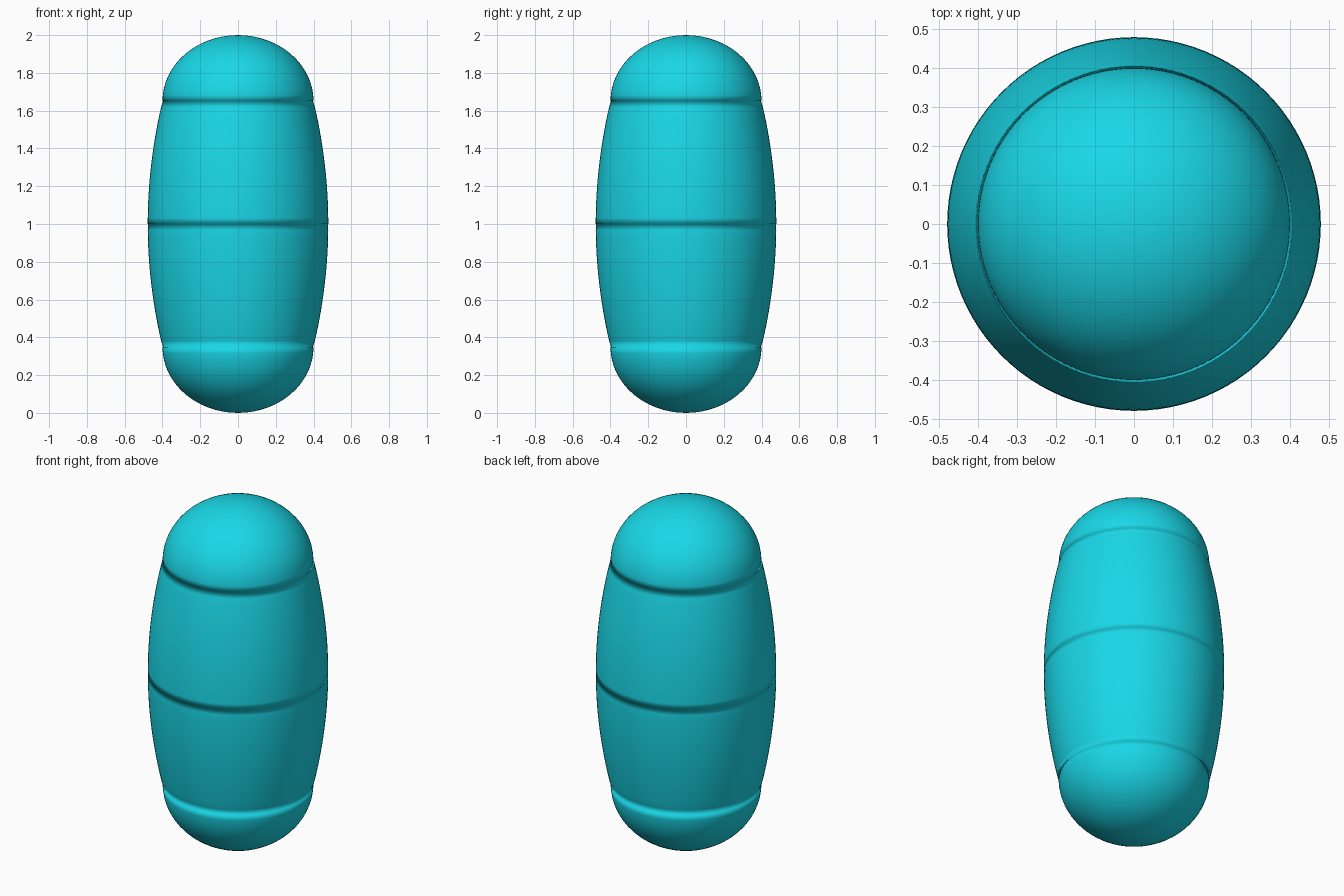
import bpy, bmesh, math

if "Cube" in bpy.data.objects:
    bpy.data.objects.remove(bpy.data.objects["Cube"])

SEG = 96
CAP_R, CAP_H, BELLY = 0.40, 0.35, 0.478
LEDGE = 0.003  # tiny overlap step at each seam


def barrel(z):
    return BELLY - (BELLY - CAP_R) * ((z - 1) / 0.65) ** 2


def shell_profile():
    pts = []
    n = 16
    # bottom dome
    for i in range(n + 1):
        a = math.pi / 2 * i / n
        pts.append((CAP_R * math.sin(a), CAP_H * (1 - math.cos(a))))
    # lower and upper halves of the swelling body
    for z0, z1, d0, d1 in ((0.35, 1.0, LEDGE, LEDGE), (1.0, 1.65, 0, LEDGE)):
        m = 20
        for i in range(m + 1):
            z = z0 + (z1 - z0) * i / m
            d = d0 if i == 0 else d1 if i == m else 0
            pts.append((barrel(z) - d, z))
    # top dome
    for i in range(n, -1, -1):
        a = math.pi / 2 * i / n
        pts.append((CAP_R * math.sin(a), 2 - CAP_H * (1 - math.cos(a))))
    return pts


def lathe(name, profile, mat):
    bm = bmesh.new()
    verts = [bm.verts.new((r, 0, z)) for r, z in profile]
    edges = [bm.edges.new(p) for p in zip(verts, verts[1:])]
    bmesh.ops.spin(bm, geom=verts + edges, axis=(0, 0, 1), cent=(0, 0, 0),
                   angle=2 * math.pi, steps=SEG, use_duplicate=False)
    bmesh.ops.remove_doubles(bm, verts=bm.verts[:], dist=1e-4)
    bmesh.ops.recalc_face_normals(bm, faces=bm.faces[:])
    for f in bm.faces:
        f.smooth = True
    me = bpy.data.meshes.new(name)
    bm.to_mesh(me)
    bm.free()
    me.materials.append(mat)
    ob = bpy.data.objects.new(name, me)
    bpy.context.collection.objects.link(ob)
    return ob


teal = bpy.data.materials.new("teal")
teal.diffuse_color = (0.01, 0.68, 0.80, 1)
teal.use_nodes = True
teal.node_tree.nodes["Principled BSDF"].inputs["Base Color"].default_value = teal.diffuse_color
lathe("capsule_shell", shell_profile(), teal)
